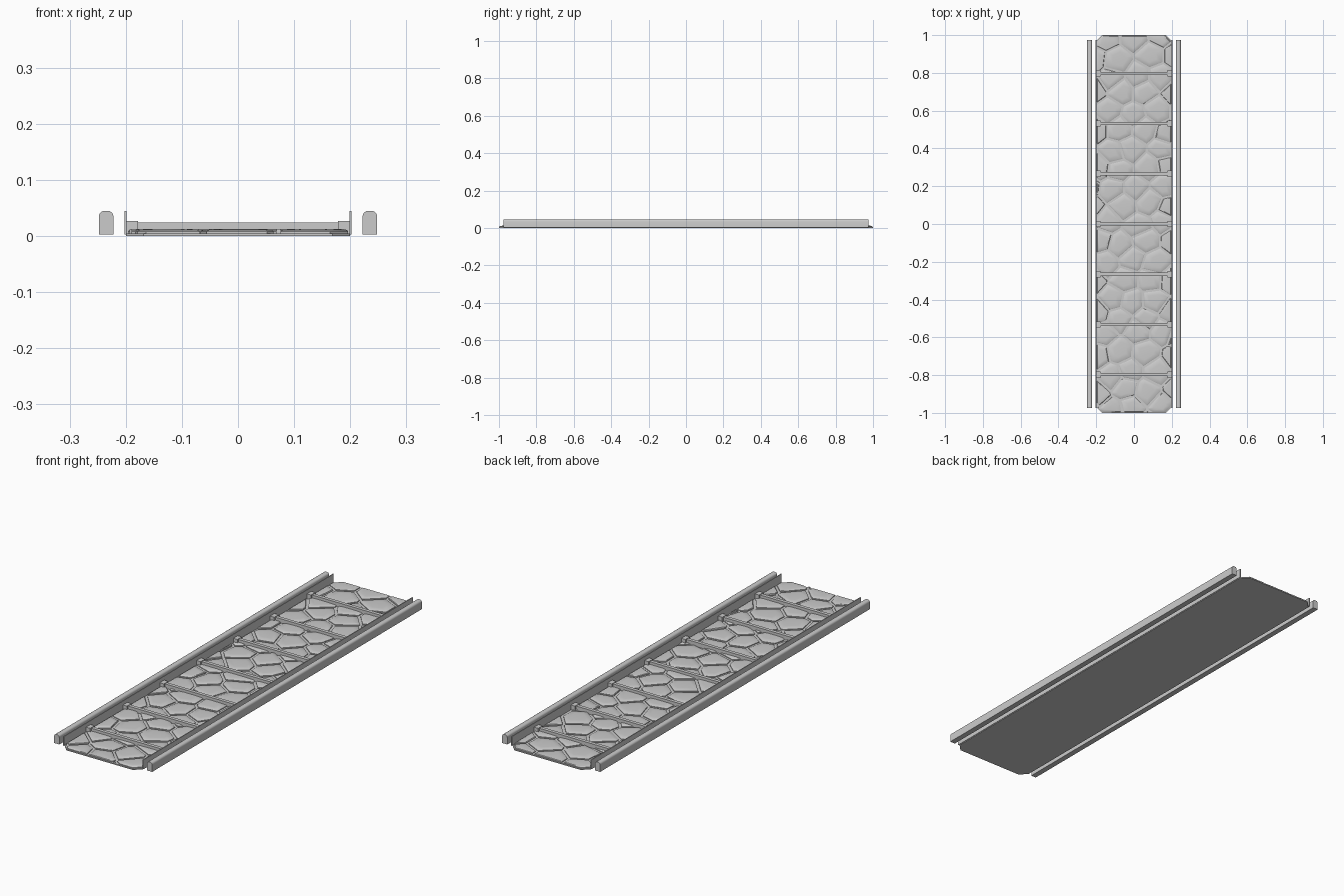
import bpy, bmesh, math, random
from mathutils import Vector

if "Cube" in bpy.data.objects:
    bpy.data.objects.remove(bpy.data.objects["Cube"])

random.seed(4)


def mesh_object(name, bm):
    bmesh.ops.recalc_face_normals(bm, faces=bm.faces)
    me = bpy.data.meshes.new(name)
    bm.to_mesh(me)
    bm.free()
    ob = bpy.data.objects.new(name, me)
    bpy.context.collection.objects.link(ob)
    return ob


def prism(name, profile, y0, y1):
    """Extrude an x/z profile along y."""
    bm = bmesh.new()
    f = bm.faces.new([bm.verts.new((x, y0, z)) for x, z in profile])
    ext = bmesh.ops.extrude_face_region(bm, geom=[f])["geom"]
    bmesh.ops.translate(bm, vec=(0, y1 - y0, 0),
                        verts=[v for v in ext if isinstance(v, bmesh.types.BMVert)])
    return mesh_object(name, bm)


def box(name, x0, x1, y0, y1, z0, z1):
    return prism(name, [(x0, z0), (x1, z0), (x1, z1), (x0, z1)], y0, y1)


def clip(poly, n, d):
    """Keep the part of a convex polygon where p.n <= d."""
    out = []
    for i, a in enumerate(poly):
        b = poly[(i + 1) % len(poly)]
        da, db = a.dot(n) - d, b.dot(n) - d
        if da <= 0:
            out.append(a)
        if da * db < 0:
            out.append(a.lerp(b, da / (da - db)))
    return out


def outline(w, l, c):
    return [Vector(p) for p in ((-w, -l + c), (-w + c, -l), (w - c, -l), (w, -l + c),
                                (w, l - c), (w - c, l), (-w + c, l), (-w, l - c))]


# base slab with chamfered corners
bm = bmesh.new()
f = bm.faces.new([bm.verts.new((*p, 0.0)) for p in outline(0.2, 1.0, 0.032)])
ext = bmesh.ops.extrude_face_region(bm, geom=[f])["geom"]
bmesh.ops.translate(bm, vec=(0, 0, 0.005), verts=[v for v in ext if isinstance(v, bmesh.types.BMVert)])
mesh_object("base_slab", bm)

# irregular paving stones: Voronoi cells of a jittered staggered grid
seeds = []
rows, step = 21, 0.098
for r in range(-1, rows + 1):
    y = (r - (rows - 1) / 2) * step
    for c in range(-3, 4):
        x = (c + (0.5 if r % 2 else 0.0)) * 0.135
        seeds.append(Vector((x + random.uniform(-0.028, 0.028), y + random.uniform(-0.024, 0.024))))


def cell(s, gap):
    poly = outline(0.1985 - gap * 0.4, 0.9985 - gap * 0.4, 0.032)
    for o in seeds:
        if o is not s and (o - s).length < 0.4 and poly:
            n = (o - s).normalized()
            poly = clip(poly, n, ((o + s) / 2).dot(n) - gap)
    return poly


def ring(bm, poly, z):
    return [bm.verts.new((p.x, p.y, z)) for p in poly]


bm = bmesh.new()
for s in seeds:
    poly = cell(s, 0.006)
    if len(poly) < 3:
        continue
    mid = sum(poly, Vector((0, 0))) / len(poly)
    rings = [ring(bm, [mid + (p - mid) * k for p in poly], z)
             for k, z in ((1, 0.004), (1, 0.0085), (0.92, 0.0108), (0.55, 0.0122))]
    for lo, hi in zip(rings, rings[1:]):
        for i in range(len(poly)):
            j = (i + 1) % len(poly)
            bm.faces.new((lo[i], lo[j], hi[j], hi[i]))
    bm.faces.new(rings[-1])
stones = mesh_object("paving_stones", bm)

# cross bars with a raised block at each end
for i in range(-3, 4):
    y = i * 0.266
    box("cross_bar", -0.198, 0.198, y - 0.008, y + 0.008, 0.004, 0.0245)
    for s in (-1, 1):
        box("bar_end_block", s * 0.178, s * 0.199, y - 0.016, y + 0.016, 0.004, 0.027)

# thin side walls and round-topped outer rails
rail = [(-0.013, 0.003), (0.013, 0.003)]
for cx, a0 in ((0.003, 0), (-0.003, 90)):
    for k in range(5):
        a = math.radians(a0 + k * 22.5)
        rail.append((cx + 0.010 * math.cos(a), 0.035 + 0.010 * math.sin(a)))
smooth = [stones]
for s in (-1, 1):
    box("side_wall", s * 0.1985, s * 0.2025, -0.975, 0.975, 0.003, 0.045)
    smooth.append(prism("outer_rail", [(s * 0.235 + x, z) for x, z in rail], -0.975, 0.975))

for ob in smooth:
    bpy.context.view_layer.objects.active = ob
    bpy.ops.object.select_all(action='DESELECT')
    ob.select_set(True)
    bpy.ops.object.shade_smooth_by_angle(angle=math.radians(30))
